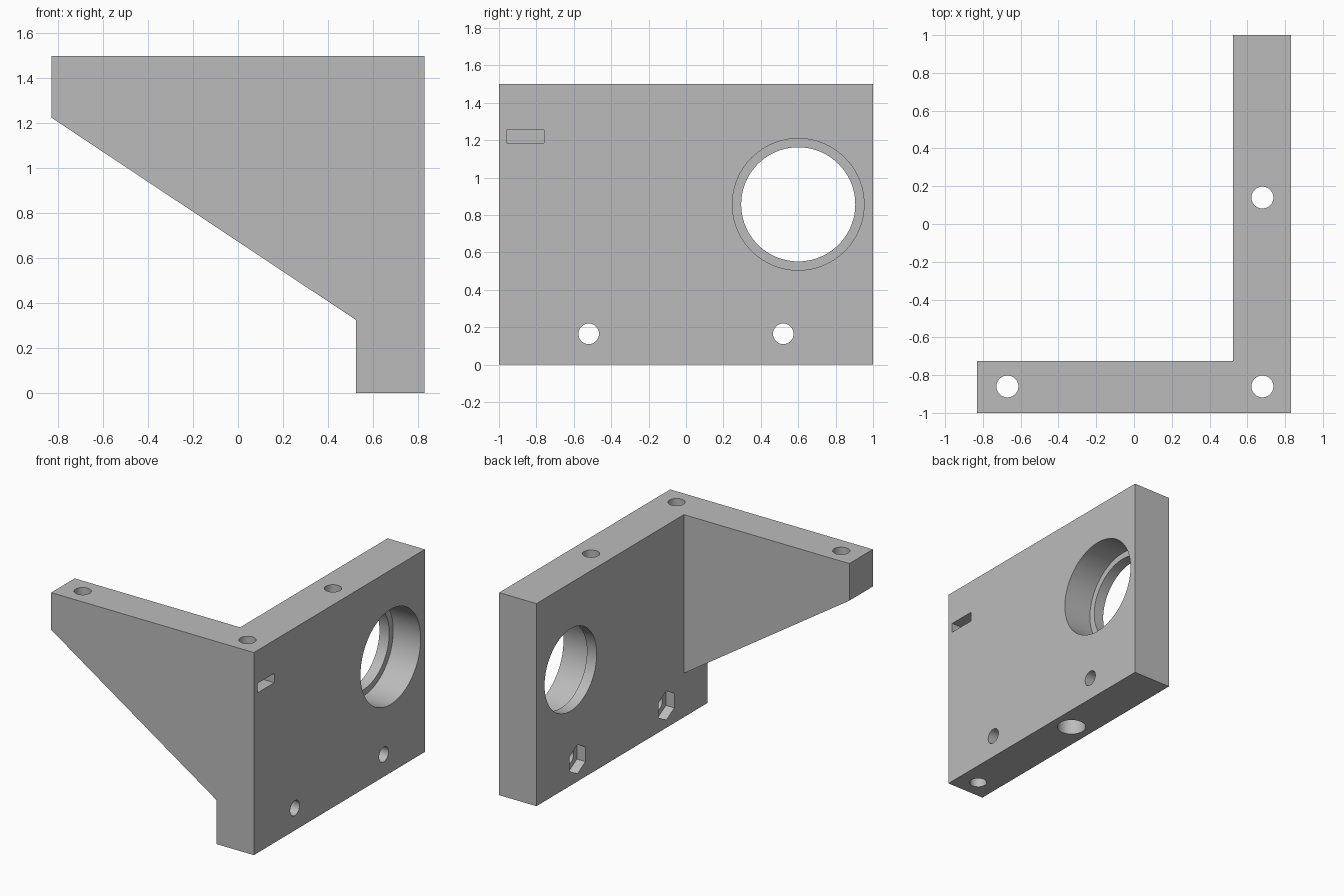
import bpy, bmesh, math
from mathutils import Matrix, Vector

if "Cube" in bpy.data.objects:
    bpy.data.objects.remove(bpy.data.objects["Cube"], do_unlink=True)

# Single plain grey
grey = bpy.data.materials.new("plain grey")
grey.use_nodes = True
GREY = (0.5, 0.5, 0.5, 1.0)
grey.diffuse_color = GREY
grey.node_tree.nodes["Principled BSDF"].inputs["Base Color"].default_value = GREY


def add_object(name, bm):
    bmesh.ops.recalc_face_normals(bm, faces=bm.faces)
    mesh = bpy.data.meshes.new(name)
    bm.to_mesh(mesh)
    bm.free()
    mesh.materials.append(grey)
    obj = bpy.data.objects.new(name, mesh)
    bpy.context.collection.objects.link(obj)
    return obj


def box(name, lo, hi):
    lo, hi = Vector(lo), Vector(hi)
    bm = bmesh.new()
    bmesh.ops.create_cube(bm, size=1)
    bmesh.ops.scale(bm, vec=hi - lo, verts=bm.verts)
    bmesh.ops.translate(bm, vec=(lo + hi) / 2, verts=bm.verts)
    return add_object(name, bm)


def rod(name, start, end, radius, sides=48):
    """Cylinder or prism running from start to end."""
    start, end = Vector(start), Vector(end)
    axis = end - start
    turn = Matrix.Rotation(math.pi / 2, 4, 'Y') if abs(axis.x) > abs(axis.z) else Matrix()
    bm = bmesh.new()
    bmesh.ops.create_cone(bm, cap_ends=True, segments=sides, radius1=radius,
                          radius2=radius, depth=axis.length,
                          matrix=Matrix.Translation((start + end) / 2) @ turn)
    return add_object(name, bm)


def combine(target, other, operation):
    """Apply one boolean and discard the tool object."""
    other.hide_render = True
    mod = target.modifiers.new("boolean", 'BOOLEAN')
    mod.operation, mod.solver, mod.object = operation, 'EXACT', other
    bpy.context.view_layer.objects.active = target
    bpy.ops.object.modifier_apply(modifier=mod.name)
    bpy.data.objects.remove(other, do_unlink=True)


X_IN, X_OUT, TOP = 0.525, 0.83, 1.5
X_BOLT, Y_BOLT = 0.68, -0.86

# Upright side plate
bracket = box("corner_bracket", (X_IN, -1, 0), (X_OUT, 1, TOP))

# Tapered arm, extruded from its front profile
profile = [(-0.83, TOP), (-0.83, 1.225), (X_IN, 0.325), (0.6, 0.325), (0.6, TOP)]
bm = bmesh.new()
face = bm.faces.new([bm.verts.new((x, -1, z)) for x, z in profile])
ext = bmesh.ops.extrude_face_region(bm, geom=[face])
bmesh.ops.translate(bm, vec=(0, 0.275, 0),
                    verts=[v for v in ext["geom"] if isinstance(v, bmesh.types.BMVert)])
combine(bracket, add_object("tapered_arm", bm), 'UNION')

cutters = [
    # Stepped bearing bore
    rod("bore", (0.4, 0.6, 0.857), (1, 0.6, 0.857), 0.305, 96),
    rod("bore_seat", (0.605, 0.6, 0.857), (1, 0.6, 0.857), 0.352, 96),
    # Slot for a captive nut
    box("nut_slot", (0.57, -0.96, 1.185), (1, -0.76, 1.255)),
    # Deep screw-head recesses from below
    rod("plate_recess", (X_BOLT, 0.14, -0.1), (X_BOLT, 0.14, 1.225), 0.097),
    rod("arm_recess", (-0.67, Y_BOLT, 0.5), (-0.67, Y_BOLT, 1.225), 0.097),
]
# Vertical bolt holes
for x, y in [(X_BOLT, Y_BOLT), (X_BOLT, 0.14), (-0.67, Y_BOLT)]:
    cutters.append(rod("bolt_hole", (x, y, -0.1), (x, y, 1.6), 0.058))
# Lower cross holes with hexagonal nut pockets on the inner side
for y in (-0.52, 0.52):
    cutters.append(rod("cross_hole", (0.4, y, 0.165), (1, y, 0.165), 0.055))
    cutters.append(rod("nut_pocket", (0.4, y, 0.165), (X_IN + 0.07, y, 0.165), 0.108, 6))

# Point the hexagons upward where needed, then cut everything
for cutter in cutters:
    if cutter.name.startswith("nut_pocket"):
        top = max(v.co.z for v in cutter.data.vertices)
        if top < 0.165 + 0.105:
            centre = Matrix.Translation((0, cutter.data.vertices[0].co.y * 0, 0.165))
            y = sum(v.co.y for v in cutter.data.vertices) / len(cutter.data.vertices)
            centre = Matrix.Translation((0, y, 0.165))
            cutter.data.transform(centre @ Matrix.Rotation(math.pi / 6, 4, 'X') @ centre.inverted())
    combine(bracket, cutter, 'DIFFERENCE')

# Smooth bores, crisp edges
bpy.ops.object.select_all(action='DESELECT')
bracket.select_set(True)
bpy.context.view_layer.objects.active = bracket
bpy.ops.object.shade_smooth_by_angle(angle=math.radians(30))
